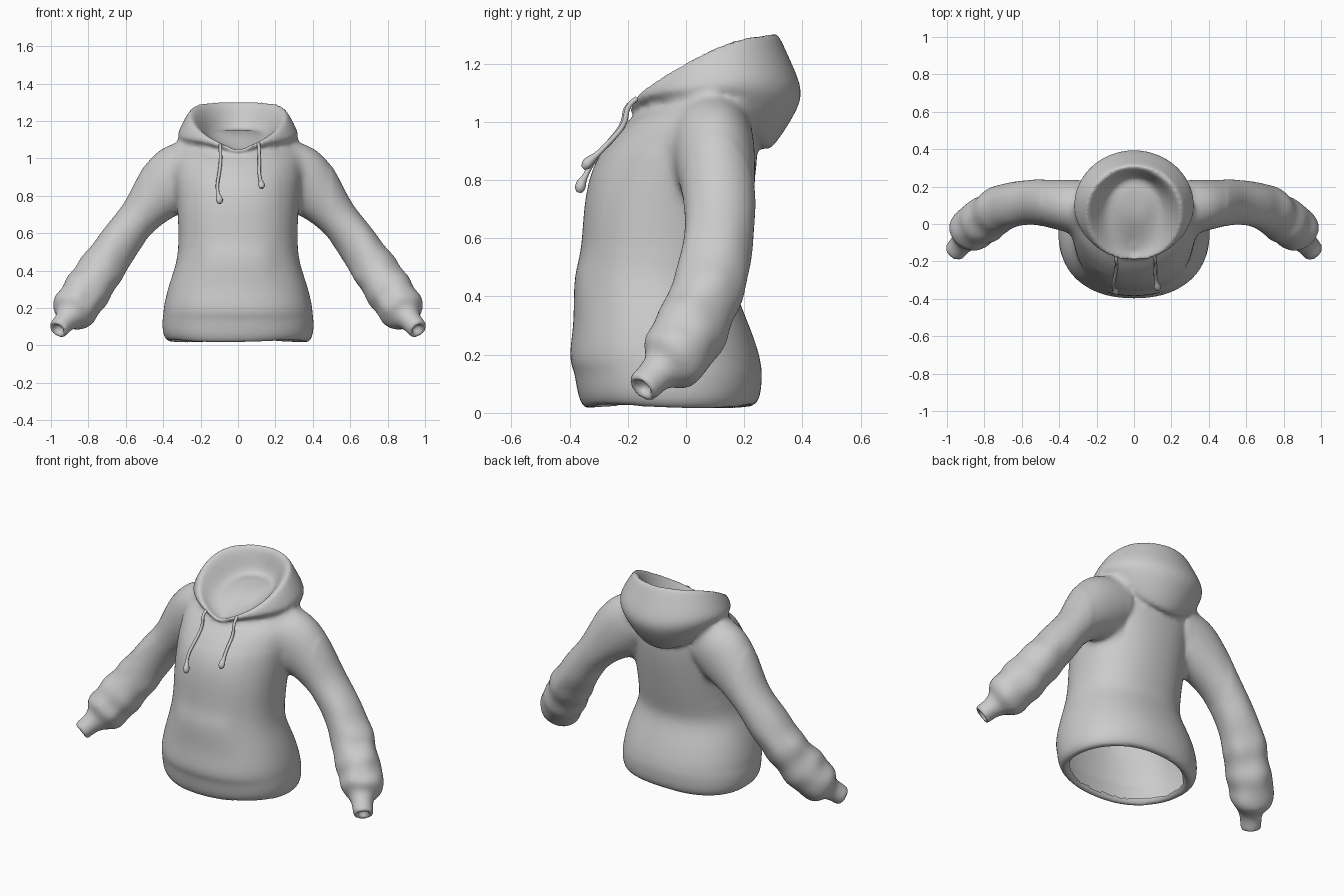
import bpy, bmesh, math, random
from mathutils import Vector

if "Cube" in bpy.data.objects:
    bpy.data.objects.remove(bpy.data.objects["Cube"])

random.seed(4)
COLS = 28
ANGLES = [2 * math.pi * i / COLS for i in range(COLS)]


def sgn_pow(v, p):
    return math.copysign(abs(v) ** p, v)


def evaluated(ob):
    """Mesh of an object with its modifiers applied; the object is removed."""
    bpy.context.view_layer.update()
    dg = bpy.context.evaluated_depsgraph_get()
    mesh = bpy.data.meshes.new_from_object(ob.evaluated_get(dg))
    bpy.data.objects.remove(ob)
    return mesh


def loft(name, rings, mirror=False):
    """Skin a list of closed rings into a capped, subdivided solid."""
    bm = bmesh.new()
    rows = [[bm.verts.new(p) for p in ring] for ring in rings]
    n = len(rows[0])
    for a, b in zip(rows, rows[1:]):
        for i in range(n):
            bm.faces.new((a[i], a[(i + 1) % n], b[(i + 1) % n], b[i]))
    for row in (rows[0], rows[-1]):
        centre = bm.verts.new(sum((v.co for v in row), Vector()) / n)
        for i in range(n):
            bm.faces.new((row[i], row[(i + 1) % n], centre))
    bmesh.ops.recalc_face_normals(bm, faces=bm.faces)
    mesh = bpy.data.meshes.new(name)
    bm.to_mesh(mesh)
    bm.free()
    ob = bpy.data.objects.new(name, mesh)
    bpy.context.collection.objects.link(ob)
    if mirror:
        ob.modifiers.new("mirror", 'MIRROR').use_mirror_merge = False
    ob.modifiers.new("smooth", 'SUBSURF').levels = 2
    return evaluated(ob)


# Torso: height, half width, front y, back y (starts inside the turned hem)
TORSO = [(.07, .315, -.30, .17), (.055, .33, -.315, .185), (.018, .345, -.325, .20),
         (.005, .375, -.345, .235), (.04, .403, -.37, .258), (.10, .408, -.38, .263),
         (.14, .405, -.388, .263), (.155, .402, -.397, .26), (.20, .40, -.403, .253),
         (.30, .377, -.387, .217), (.41, .338, -.374, .168), (.48, .324, -.368, .178),
         (.55, .32, -.36, .195), (.70, .325, -.354, .225), (.82, .335, -.332, .243),
         (.90, .343, -.287, .248), (.97, .345, -.23, .248), (1.02, .34, -.17, .235),
         (1.06, .28, -.10, .19)]


def torso_ring(z, rx, yf, yb):
    ring = []
    for a in ANGLES:
        p = 1.12 if z > .75 and math.cos(a) > 0 else .9   # rounder upper chest
        x = rx * sgn_pow(math.sin(a), .9)
        y = (yf + yb) / 2 - (yb - yf) / 2 * sgn_pow(math.cos(a), p)
        if .4 < z < .5 and y < -.2 and abs(x) < .17:   # pocket top
            y -= .014
        dz = .006 * math.cos(3 * a + .6) if z < .12 else 0   # wavy hem
        ring.append((x, y, z + .008 - dz))
    return ring


# Sleeve: centre x, y, z, in-plane radius, depth radius
SLEEVE = [(.16, .08, .95, .155, .14), (.25, .085, .94, .17, .15), (.335, .097, .895, .195, .145),
          (.445, .11, .785, .143, .132),
          (.51, .118, .705, .114, .124), (.575, .115, .63, .106, .12), (.64, .105, .545, .118, .124),
          (.695, .085, .465, .116, .125), (.735, .07, .405, .13, .13), (.77, .045, .35, .113, .12),
          (.81, .02, .29, .132, .134), (.84, -.005, .245, .115, .118), (.872, -.035, .20, .126, .126),
          (.893, -.06, .165, .112, .112), (.905, -.085, .15, .07, .068), (.935, -.118, .118, .055, .06),
          (.960, -.148, .088, .057, .06), (.966, -.154, .081, .051, .053), (.964, -.152, .083, .03, .03),
          (.945, -.13, .10, .028, .028)]


def sleeve_rings():
    pts = [Vector(s[:3]) for s in SLEEVE]
    rings = []
    for i, s in enumerate(SLEEVE):
        t = pts[17] - pts[14] if i > 15 else pts[i + 1] - pts[max(i - 1, 0)]
        t.normalize()
        u = Vector((0, 1, 0)).cross(t).normalized()
        v = t.cross(u)
        crease = .08 if 6 <= i <= 13 else 0
        ring = []
        for a in ANGLES[::2]:
            k = 1.02 + random.uniform(-crease, crease)
            ring.append(pts[i] + u * (s[3] * k * math.cos(a)) + v * (s[4] * k * math.sin(a)))
        rings.append(ring)
    return rings


# Hood: front y, front z, back y, back z, half width, side lift (ends in the inner pad)
HOOD = [(-.10, .96, .19, .96, .24, .08), (-.15, .965, .27, .895, .29, .14),
        (-.165, .98, .30, .905, .308, .15), (-.18, 1.01, .375, 1.02, .325, .10),
        (-.193, 1.025, .41, 1.10, .322, .08), (-.198, 1.035, .365, 1.20, .297, .075),
        (-.198, 1.04, .322, 1.298, .266, .065), (-.188, 1.042, .308, 1.306, .252, .065),
        (-.165, 1.03, .287, 1.285, .222, .055), (-.12, 1.04, .273, 1.225, .185, .035),
        (-.06, 1.075, .25, 1.145, .14, .015), (.03, 1.125, .20, 1.155, .08, .005)]


def hood_ring(yf, zf, yb, zb, rx, lift):
    ring = []
    for a in ANGLES:
        f = (1 + math.cos(a)) / 2
        s = abs(math.sin(a))
        z = zf * f + zb * (1 - f) + lift * (s ** .65 if f > .5 else s * s)   # V at the throat
        ring.append((rx * math.sin(a), yf * f + yb * (1 - f), z))
    return ring


# Fuse torso, sleeves and hood into one continuous cloth surface
bm = bmesh.new()
for part in (loft("torso", [torso_ring(*r) for r in TORSO]),
             loft("sleeves", sleeve_rings(), mirror=True),
             loft("hood", [hood_ring(*r) for r in HOOD])):
    bm.from_mesh(part)
raw = bpy.data.meshes.new("raw")
bm.to_mesh(raw)
bm.free()
body = bpy.data.objects.new("raw", raw)
bpy.context.collection.objects.link(body)
rem = body.modifiers.new("fuse", 'REMESH')
rem.mode = 'VOXEL'
rem.voxel_size = .0115
fused = evaluated(body)

bm = bmesh.new()
bm.from_mesh(fused)
bm.normal_update()
# Open the bottom and soften the seams
hole = []
for f in bm.faces:
    c = f.calc_center_median()
    if .045 < c.z < .15 and (c.x / .34) ** 2 + ((c.y + .065) / .26) ** 2 < 1:
        hole.append(f)
bmesh.ops.delete(bm, geom=hole, context='FACES')
shoulder = [v for v in bm.verts if .22 < abs(v.co.x) < .5 and .55 < v.co.z < 1.08 and v.co.y < .25]
throat = [v for v in bm.verts if v.co.y < .12 and abs(v.co.x) < .36
          and .9 < v.co.z < 1.015 + .3 * abs(v.co.x)]
for group, count in ((shoulder, 30), (throat, 20), (bm.verts[:], 2)):
    for _ in range(count):
        bmesh.ops.smooth_vert(bm, verts=group, factor=.5,
                              use_axis_x=True, use_axis_y=True, use_axis_z=True)
for f in bm.faces:
    f.smooth = True
mesh = bpy.data.meshes.new("hoodie_body")
bm.to_mesh(mesh)
bm.free()
bpy.context.collection.objects.link(bpy.data.objects.new("hoodie_body", mesh))


# Drawstrings: swept curves with a thicker knotted tip
def drawstring(name, pts):
    cu = bpy.data.curves.new(name, 'CURVE')
    cu.dimensions = '3D'
    cu.bevel_depth = .009
    cu.bevel_resolution = 2
    cu.resolution_u = 4
    cu.use_fill_caps = True
    sp = cu.splines.new('NURBS')
    sp.points.add(len(pts) - 1)
    for p, c in zip(sp.points, pts):
        p.co = (c[0], c[1] - .008, c[2], 1)
        p.radius = c[3]
    sp.use_endpoint_u = True
    sp.order_u = 3
    bpy.context.collection.objects.link(bpy.data.objects.new(name, cu))


drawstring("left_drawstring", [(-.095, -.165, 1.07, 1), (-.095, -.20, 1.06, 1), (-.092, -.205, .99, 1),
                               (-.10, -.265, .92, 1), (-.112, -.315, .86, 1), (-.108, -.34, .81, 1),
                               (-.10, -.352, .79, 2), (-.098, -.358, .765, 2), (-.098, -.36, .757, .8)])
drawstring("right_drawstring", [(.11, -.16, 1.08, 1), (.112, -.195, 1.06, 1), (.115, -.20, .99, 1),
                                (.112, -.26, .925, 1), (.12, -.30, .885, 1),
                                (.125, -.325, .865, 2), (.127, -.338, .848, 2), (.128, -.345, .84, .8)])
